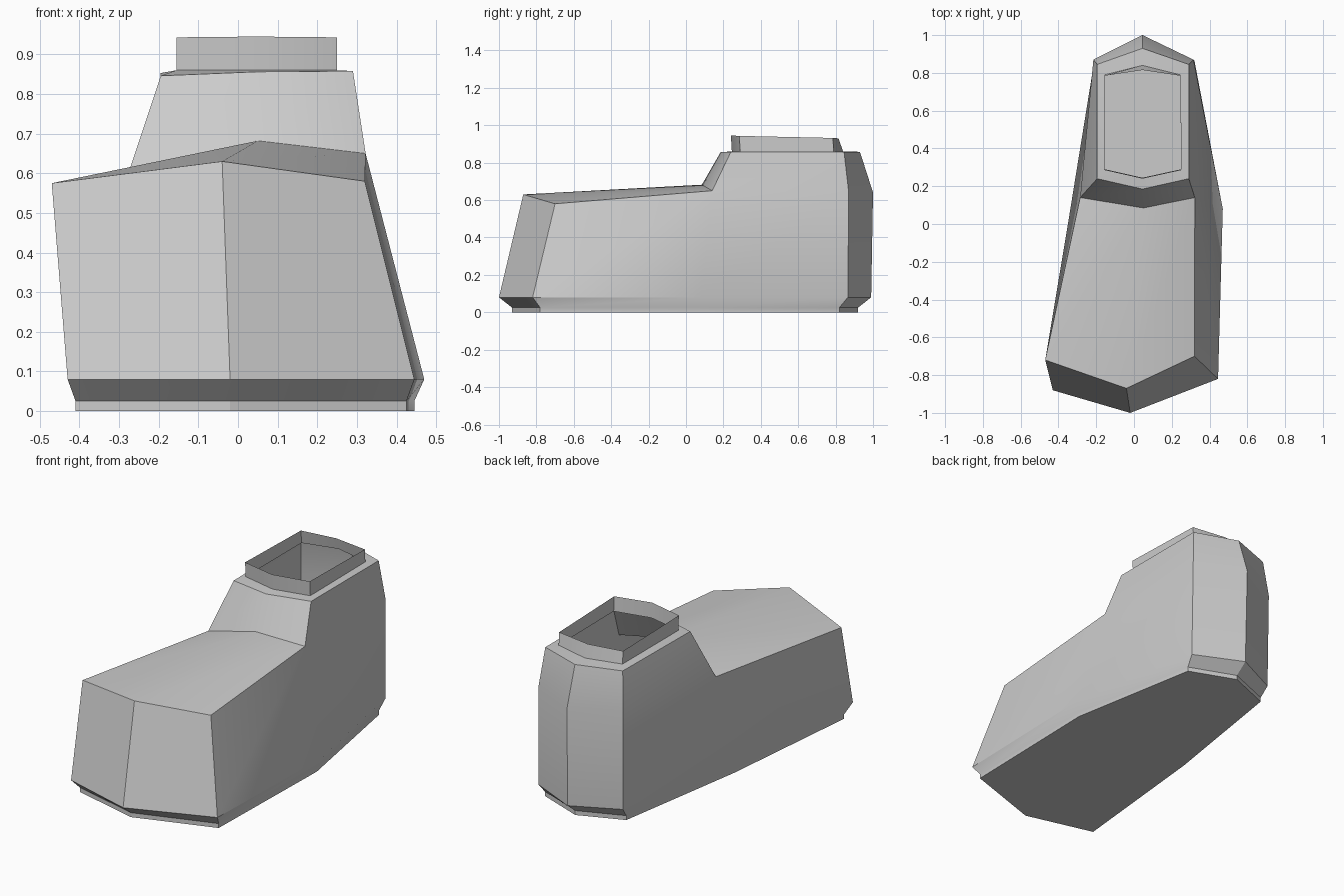
import bpy, bmesh

if "Cube" in bpy.data.objects:
    bpy.data.objects.remove(bpy.data.objects["Cube"])


def ring(bm, points, z=None):
    return [bm.verts.new((*p, z) if z is not None else p) for p in points]


def bridge(bm, low, high):
    n = len(low)
    for i in range(n):
        j = (i + 1) % n
        bm.faces.new((low[i], low[j], high[j], high[i]))


def finish(bm, name):
    mesh = bpy.data.meshes.new(name)
    bm.to_mesh(mesh)
    bm.free()
    obj = bpy.data.objects.new(name, mesh)
    bpy.context.collection.objects.link(obj)
    bpy.ops.object.select_all(action='DESELECT')
    obj.select_set(True)
    bpy.context.view_layer.objects.active = obj
    bpy.ops.object.shade_smooth_by_angle(angle=0.55)
    return obj


# Loop order: toe centre, toe right, side right, heel right,
#             heel centre, heel left, side left, toe left
sole = [(-.02, -.93), (.425, -.78), (.445, .07), (.31, .82),
        (.05, .92), (-.20, .82), (-.325, .03), (-.41, -.83)]
welt = [(-.02, -1.0), (.445, -.82), (.47, .08), (.32, .865),
        (.05, .99), (-.21, .865), (-.345, .03), (-.43, -.88)]
upper = [(-.04, -.87, .63), (.32, -.70, .58), (.322, .14, .65), (.315, .87, .64),
         (.045, 1.0, .64), (-.215, .87, .64), (-.285, .14, .575), (-.47, -.72, .575)]
# Ankle loops: front centre, front right, back right, back centre, back left, front left
rim = [(.045, .185, .856), (.29, .24, .858), (.29, .845, .858),
       (.045, .93, .858), (-.195, .845, .853), (-.195, .24, .846)]
collar_base = [(.045, .245), (.25, .29), (.245, .79),
               (.045, .84), (-.155, .79), (-.155, .29)]
collar_top = [(.045, .24, .945), (.25, .285, .943), (.245, .785, .932),
              (.045, .815, .93), (-.155, .785, .932), (-.155, .285, .943)]

# Shoe body: sole, flared welt, walls
bm = bmesh.new()
s0 = ring(bm, sole, 0)
s1 = ring(bm, sole, .025)
w = ring(bm, welt, .08)
u = ring(bm, upper)
bm.faces.new(s0[::-1])
for low, high in ((s0, s1), (s1, w), (w, u)):
    bridge(bm, low, high)

# Instep on top of the foot
instep = bm.verts.new((.05, .085, .682))
bm.faces.new((u[0], u[1], u[2], instep))
bm.faces.new((u[0], instep, u[7]))
bm.faces.new((u[7], instep, u[6]))

# Ankle and the ledge around the opening
a = ring(bm, rim)
bridge(bm, [instep] + u[2:7], a)
bridge(bm, a, ring(bm, collar_base, .86))
finish(bm, "shoe_body")

# Open collar
bm = bmesh.new()
bridge(bm, ring(bm, collar_base, .86), ring(bm, collar_top))
finish(bm, "ankle_collar")
